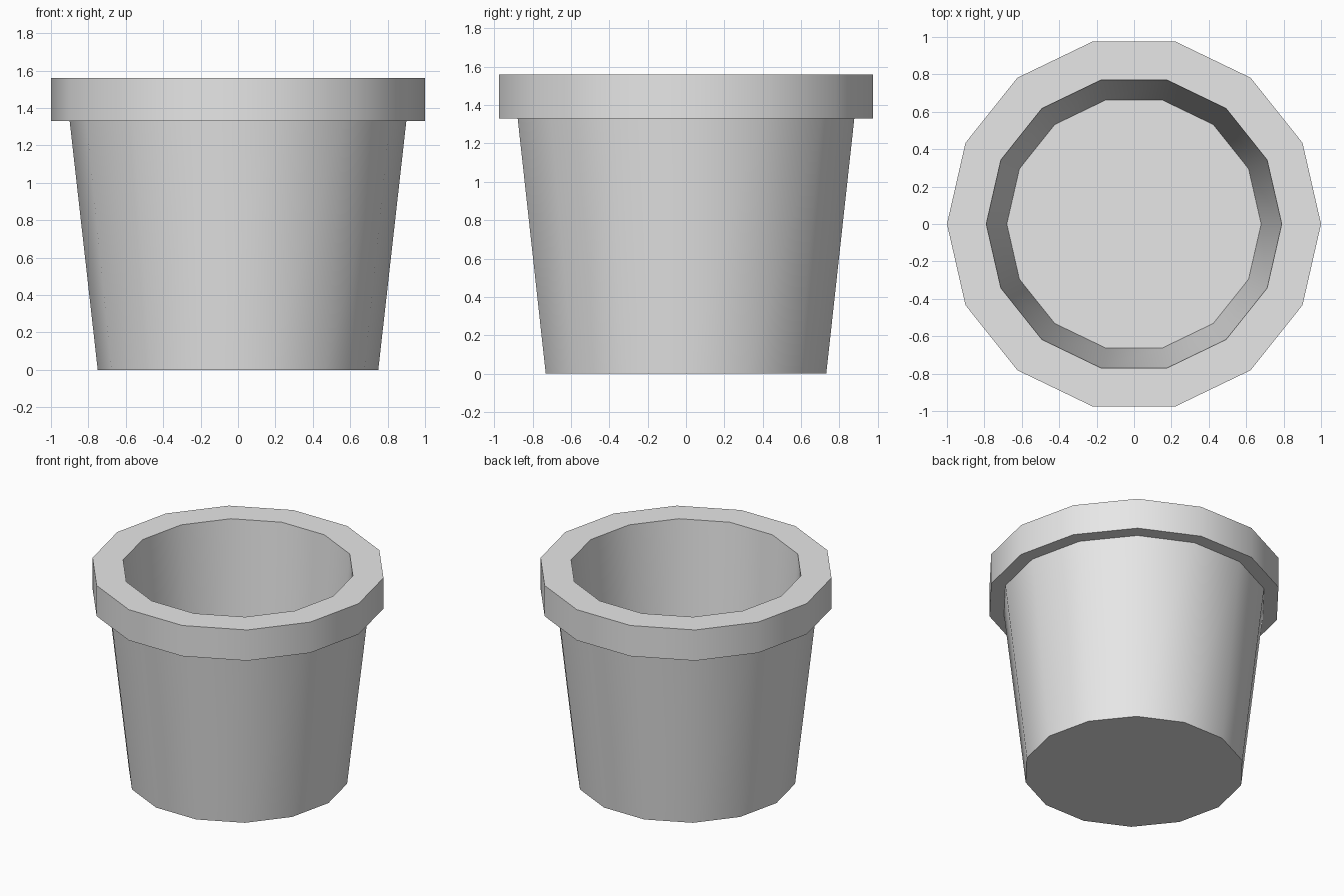
import bpy, bmesh, math

SIDES = 14

cube = bpy.data.objects.get("Cube")
if cube:
    bpy.data.objects.remove(cube, do_unlink=True)

grey = bpy.data.materials.new("light_grey")
grey.use_nodes = True
colour = (0.8, 0.8, 0.8, 1)
grey.diffuse_color = colour
grey.node_tree.nodes["Principled BSDF"].inputs["Base Color"].default_value = colour

# Pot profile (radius, height): base, outer wall, rim, inner wall, inner floor
profile = [(0.75, 0), (0.9, 1.33), (1, 1.33), (1, 1.56), (0.79, 1.56), (0.68, 0.15)]

bm = bmesh.new()


def ring(radius, z):
    step = math.tau / SIDES
    return [bm.verts.new((radius * math.cos(i * step), radius * math.sin(i * step), z))
            for i in range(SIDES)]


# Walls and rim
rings = [ring(r, z) for r, z in profile]
for low, high in zip(rings, rings[1:]):
    for i in range(SIDES):
        j = (i + 1) % SIDES
        bm.faces.new((low[i], low[j], high[j], high[i]))

# Underside and inner floor
bm.faces.new(rings[0][::-1])
bm.faces.new(rings[-1])
bmesh.ops.recalc_face_normals(bm, faces=bm.faces)

mesh = bpy.data.meshes.new("flower_pot")
bm.to_mesh(mesh)
bm.free()
mesh.materials.append(grey)
pot = bpy.data.objects.new("flower_pot", mesh)
bpy.context.collection.objects.link(pot)

# Smooth sides with crisp rim and base edges
bpy.ops.object.select_all(action='DESELECT')
pot.select_set(True)
bpy.context.view_layer.objects.active = pot
bpy.ops.object.shade_smooth_by_angle(angle=math.radians(40))
